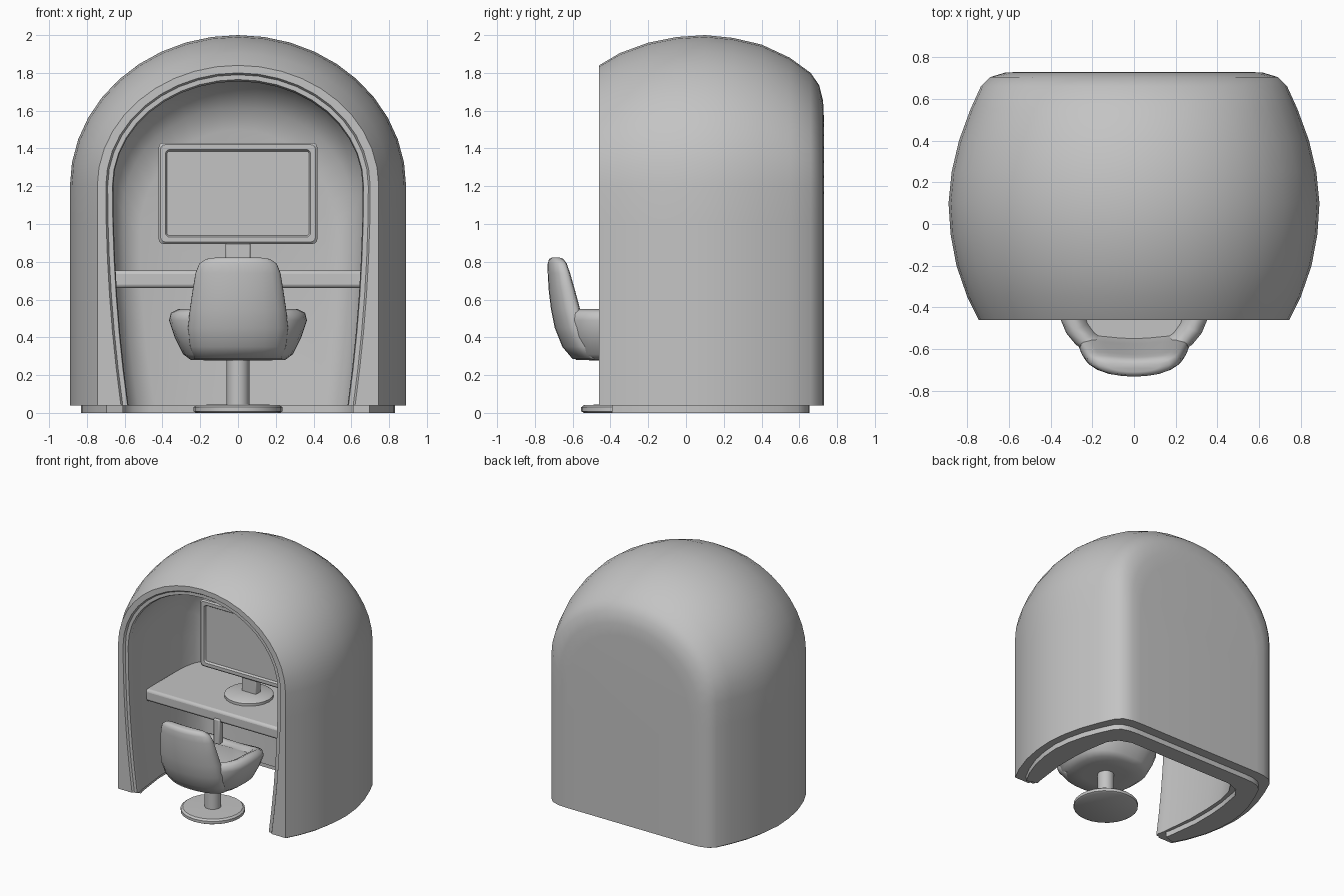
import bpy, bmesh, math

if "Cube" in bpy.data.objects:
    bpy.data.objects.remove(bpy.data.objects["Cube"])

grey = bpy.data.materials.new("light grey")
grey.diffuse_color = (0.55, 0.55, 0.55, 1)
grey.use_nodes = True
grey.node_tree.nodes["Principled BSDF"].inputs["Base Color"].default_value = grey.diffuse_color


def finish(name, bm, bevel=0.0, angle=35, segs=2):
    bmesh.ops.recalc_face_normals(bm, faces=bm.faces)
    me = bpy.data.meshes.new(name)
    bm.to_mesh(me)
    bm.free()
    ob = bpy.data.objects.new(name, me)
    bpy.context.collection.objects.link(ob)
    me.materials.append(grey)
    bpy.ops.object.select_all(action='DESELECT')
    bpy.context.view_layer.objects.active = ob
    ob.select_set(True)
    if bevel:
        m = ob.modifiers.new("bevel", 'BEVEL')
        m.width, m.segments = bevel, segs
    bpy.ops.object.shade_smooth_by_angle(angle=math.radians(angle))
    return ob


def loft(bm, rings, closed):
    """Bridge successive rings of points; returns the vertex rings."""
    vs = [[bm.verts.new(p) for p in r] for r in rings]
    n = len(vs[0])
    for a, b in zip(vs, vs[1:]):
        for i in range(n if closed else n - 1):
            j = (i + 1) % n
            bm.faces.new((a[i], a[j], b[j], b[i]))
    return vs


def box(name, x0, x1, y0, y1, z0, z1, bevel=0.0):
    bm = bmesh.new()
    loft_r = [[(x0, y0, z), (x1, y0, z), (x1, y1, z), (x0, y1, z)] for z in (z0, z1)]
    vs = loft(bm, loft_r, True)
    bm.faces.new(vs[0])
    bm.faces.new(vs[1])
    return finish(name, bm, bevel)


def lathe(name, cy, profile, n=24):
    """Closed stack of circles about a vertical axis."""
    bm = bmesh.new()
    vs = loft(bm, [[(r * math.cos(k * math.tau / n), cy + r * math.sin(k * math.tau / n), z)
                    for k in range(n)] for r, z in profile], True)
    bm.faces.new(vs[0])
    bm.faces.new(vs[-1])
    return finish(name, bm)


def arch(y, w, h, flare=0.0, seg=10):
    """Open arch outline at depth y; flare narrows its foot."""
    spring = min(1.2, h - 0.55)
    half = []
    for k in range(6):
        t = k / 6
        half.append((w - flare * (1 - t) ** 2, 0.04 + (spring - 0.04) * t))
    for k in range(seg + 1):
        a = k / seg * math.pi / 2
        half.append((w * math.cos(a), spring + (h - spring) * math.sin(a)))
    pts = [(x, y, z) for x, z in half]
    return pts + [(-x, y, z) for x, z in half[-2::-1]]


# Shell: outside from back to front, round the opening, inside to the back wall
outer = [(.73, .55, 1.56), (.726, .62, 1.65), (.705, .69, 1.735), (.66, .735, 1.80),
         (.55, .785, 1.88), (.4, .84, 1.95),
         (.25, .875, 1.985), (.1, .89, 2.0), (-.05, .88, 1.99), (-.2, .852, 1.96),
         (-.35, .80, 1.905), (-.46, .745, 1.84)]
inner = [(-.46, .70, 1.80), (-.445, .69, 1.79), (-.445, .665, 1.765), (-.42, .66, 1.755),
         (-.38, .67, 1.765), (-.1, .70, 1.80), (.1, .70, 1.81), (.25, .69, 1.785),
         (.38, .66, 1.71), (.46, .61, 1.62), (.5, .52, 1.5)]
rings = [arch(*s) for s in outer] + [arch(*s, flare=.08) for s in inner]
bm = bmesh.new()
vs = loft(bm, rings, False)
bm.faces.new(vs[0])
bm.faces.new(vs[-1])
bm.faces.new([r[0] for r in vs] + [r[-1] for r in reversed(vs)])
finish("pod_shell", bm, angle=42)

# Plinth: inset C-shaped foot under the shell wall
right = [(r[0][0] * .935, .1 + (r[0][1] - .1) * .88) for r in rings[:len(outer)]]
right += [(r[0][0] * 1.05, .1 + (r[0][1] - .1) * .89 + (.07 if r[0][1] > .3 else 0))
          for r in rings[len(outer) + 3:]]
outline = right + [(-x, y) for x, y in reversed(right)]
bm = bmesh.new()
vs = loft(bm, [[(x, y, z) for x, y in outline] for z in (0, .045)], True)
bm.faces.new(vs[0])
bm.faces.new(vs[1])
finish("pod_plinth", bm)

# Desk with a small bracket at the front edge
box("desk", -.69, .69, -.2, .51, .66, .755, .02)
box("desk_bracket", -.07, -.015, -.215, -.165, .49, .69, .008)

# Monitor: bevelled frame with recessed screen, neck and round foot
bm = bmesh.new()


def rect(x, z0, z1, y, c=.025):
    out = []
    for sx, sz, a0 in ((1, 1, 0), (-1, 1, 90), (-1, -1, 180), (1, -1, 270)):
        for k in range(4):
            a = math.radians(a0 + 30 * k)
            out.append((sx * (x - c) + c * math.cos(a), y,
                        (z1 - c if sz > 0 else z0 + c) + c * math.sin(a)))
    return out


vs = loft(bm, [rect(.40, .915, 1.41, .175), rect(.42, .895, 1.43, .16), rect(.42, .895, 1.43, .125),
               rect(.41, .905, 1.42, .115), rect(.385, .93, 1.395, .115),
               rect(.375, .94, 1.385, .13, .01)], True)
bm.faces.new(vs[0])
bm.faces.new(vs[-1])
finish("monitor", bm)
box("monitor_neck", -.065, .065, .135, .2, .76, .95, .008)
lathe("monitor_foot", .14, [(.18, .75), (.18, .775), (.165, .785)])

# Chair pedestal
lathe("chair_base", -.32, [(.22, 0), (.235, .008), (.235, .03), (.22, .042), (.08, .045)])
lathe("chair_stem", -.32, [(.06, .03), (.06, .32)], 16)


# Chair tub: bowl whose rim drops towards the front of the seat
def tub_ring(rx, ry, z, drop=0.0, cy=-.33, n=32):
    out = []
    for k in range(n):
        a = k * math.tau / n
        c, s = math.cos(a), math.sin(a)
        q = (abs(c) ** 2.6 + abs(s) ** 2.6) ** (-1 / 2.6)
        out.append((rx * c * q, cy + ry * s * q, z - drop * max(0, s) ** 2))
    return out


bm = bmesh.new()
vs = loft(bm, [tub_ring(.15, .15, .278), tub_ring(.25, .25, .28), tub_ring(.29, .285, .31),
               tub_ring(.335, .31, .40, .02), tub_ring(.365, .325, .49, .06),
               tub_ring(.355, .32, .53, .09), tub_ring(.315, .30, .55, .11),
               tub_ring(.275, .27, .53, .09), tub_ring(.25, .25, .45, .02),
               tub_ring(.20, .20, .45)], True)
bm.faces.new(vs[0])
bm.faces.new(vs[-1])
finish("chair_seat", bm, angle=60)


# Chair back: stacked rounded slices, slightly curved round the sitter
def back_ring(z, w, y0, y1, n=24):
    out = []
    for k in range(n):
        a = k * math.tau / n
        c, s = math.cos(a), math.sin(a)
        q = (abs(c) ** 3 + abs(s) ** 3) ** (-1 / 3)
        x = w * c * q
        out.append((x, (y0 + y1) / 2 + (y1 - y0) / 2 * s * q + .7 * x * x, z))
    return out


bm = bmesh.new()
vs = loft(bm, [back_ring(*r) for r in (
    (.285, .23, -.60, -.45), (.35, .255, -.655, -.5), (.45, .265, -.695, -.55),
    (.55, .255, -.715, -.575), (.65, .24, -.727, -.60), (.74, .225, -.732, -.625),
    (.79, .205, -.732, -.64), (.815, .17, -.725, -.655), (.822, .12, -.71, -.67))], True)
bm.faces.new(vs[0])
bm.faces.new(vs[-1])
finish("chair_back", bm, angle=60)
